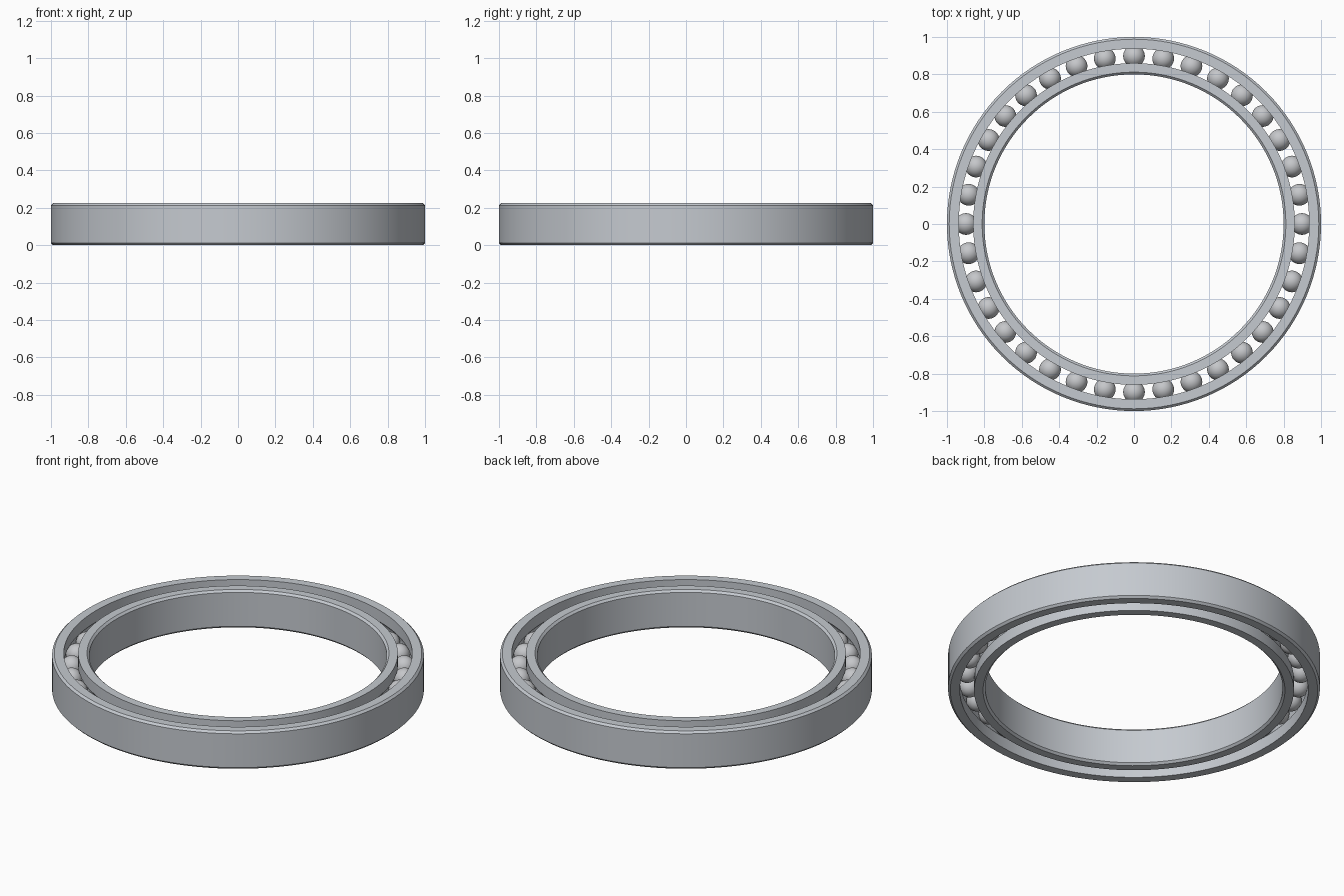
import bpy, bmesh
from math import sin, cos, pi, radians, acos
from mathutils import Matrix

cube = bpy.data.objects.get("Cube")
if cube:
    bpy.data.objects.remove(cube, do_unlink=True)

HEIGHT = 0.225
MID = HEIGHT / 2
PITCH = 0.898        # radius of the circle of ball centres
BALL_R = 0.058
BALLS = 36
SEGMENTS = 128
CHAMFER = 0.012


def make_material(name, colour):
    mat = bpy.data.materials.new(name)
    mat.use_nodes = True
    mat.diffuse_color = colour
    bsdf = next(n for n in mat.node_tree.nodes if n.type == 'BSDF_PRINCIPLED')
    bsdf.inputs["Base Color"].default_value = colour
    return mat


steel = make_material("steel grey", (0.56, 0.59, 0.63, 1))
ball_steel = make_material("ball grey", (0.56, 0.57, 0.59, 1))


def finish(bm, name, mat):
    bmesh.ops.recalc_face_normals(bm, faces=bm.faces)
    mesh = bpy.data.meshes.new(name)
    bm.to_mesh(mesh)
    bm.free()
    mesh.materials.append(mat)
    obj = bpy.data.objects.new(name, mesh)
    bpy.context.collection.objects.link(obj)
    bpy.ops.object.select_all(action='DESELECT')
    obj.select_set(True)
    bpy.context.view_layer.objects.active = obj
    bpy.ops.object.shade_smooth_by_angle(angle=radians(30))
    return obj


def make_race(name, wall, lip):
    """Revolve a ring with a chamfered plain wall and a grooved lip."""
    side = 1 if wall > lip else -1
    edge = wall - side * CHAMFER
    profile = [(lip, 0), (edge, 0), (wall, CHAMFER),
               (wall, HEIGHT - CHAMFER), (edge, HEIGHT), (lip, HEIGHT)]
    # ball groove, a circular arc cut into the lip
    groove = BALL_R + 0.001
    half = acos(abs(lip - PITCH) / groove)
    for i in range(13):
        a = half * (1 - i / 6)
        profile.append((PITCH + side * groove * cos(a), MID + groove * sin(a)))

    bm = bmesh.new()
    rings = []
    for k in range(SEGMENTS):
        t = 2 * pi * k / SEGMENTS
        rings.append([bm.verts.new((r * cos(t), r * sin(t), z)) for r, z in profile])
    count = len(profile)
    for k, ring in enumerate(rings):
        after = rings[(k + 1) % SEGMENTS]
        for i in range(count):
            j = (i + 1) % count
            bm.faces.new((ring[i], after[i], after[j], ring[j]))
    return finish(bm, name, steel)


# Outer and inner rings
make_race("outer_race", 1.0, 0.937)
make_race("inner_race", 0.80, 0.86)

# Rolling balls, evenly spaced between the rings
bm = bmesh.new()
for k in range(BALLS):
    place = Matrix.Rotation(2 * pi * k / BALLS, 4, 'Z') @ Matrix.Translation((PITCH, 0, MID))
    bmesh.ops.create_uvsphere(bm, u_segments=32, v_segments=16, radius=BALL_R, matrix=place)
finish(bm, "balls", ball_steel)
